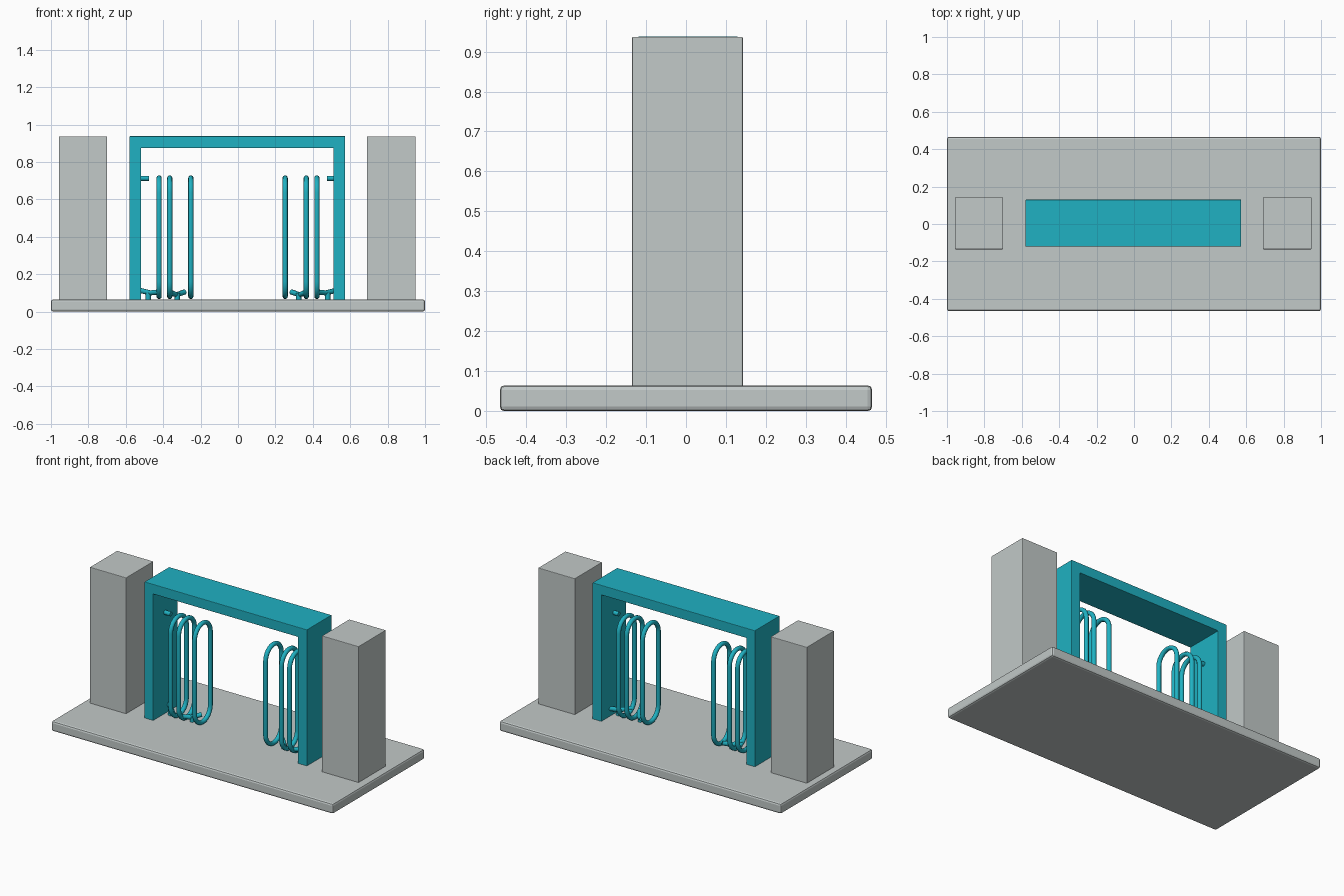
import bpy, bmesh, math

if "Cube" in bpy.data.objects:
    bpy.data.objects.remove(bpy.data.objects["Cube"])


def material(name, rgb):
    m = bpy.data.materials.new(name)
    m.diffuse_color = (*rgb, 1)
    m.use_nodes = True
    m.node_tree.nodes["Principled BSDF"].inputs["Base Color"].default_value = m.diffuse_color
    return m


GREY = material("pale grey", (0.54, 0.585, 0.58))
TEAL = material("teal", (0.014, 0.44, 0.54))


def finish(name, bm, mat, bevel=0.0):
    bmesh.ops.recalc_face_normals(bm, faces=bm.faces)
    me = bpy.data.meshes.new(name)
    bm.to_mesh(me)
    bm.free()
    me.materials.append(mat)
    ob = bpy.data.objects.new(name, me)
    bpy.context.collection.objects.link(ob)
    if bevel:
        mod = ob.modifiers.new("bevel", 'BEVEL')
        mod.width, mod.segments = bevel, 2
    return ob


def prism(name, profile, y0, y1, mat, bevel=0.0):
    """Extrude an x-z outline from y0 to y1."""
    bm = bmesh.new()
    face = bm.faces.new([bm.verts.new((x, y0, z)) for x, z in profile])
    ext = bmesh.ops.extrude_face_region(bm, geom=[face])
    verts = [g for g in ext["geom"] if isinstance(g, bmesh.types.BMVert)]
    bmesh.ops.translate(bm, verts=verts, vec=(0, y1 - y0, 0))
    return finish(name, bm, mat, bevel)


def box(name, x0, x1, y0, y1, z0, z1, mat, bevel=0.0):
    return prism(name, [(x0, z0), (x1, z0), (x1, z1), (x0, z1)], y0, y1, mat, bevel)


def tube(name, points, radius, closed=False):
    """Round wire along a list of points."""
    cu = bpy.data.curves.new(name, 'CURVE')
    cu.dimensions = '3D'
    cu.bevel_depth = radius
    cu.bevel_resolution = 3
    cu.use_fill_caps = True
    sp = cu.splines.new('POLY')
    sp.points.add(len(points) - 1)
    for p, co in zip(sp.points, points):
        p.co = (*co, 1)
    sp.use_cyclic_u = closed
    sp.use_smooth = True
    cu.materials.append(TEAL)
    ob = bpy.data.objects.new(name, cu)
    bpy.context.collection.objects.link(ob)


def stadium(x, r, z0, z1, n=12):
    """Upright rounded loop in the y-z plane."""
    pts = []
    for zc, start in ((z1 - r, 0), (z0 + r, math.pi)):
        for i in range(n + 1):
            a = start + math.pi * i / n
            pts.append((x, r * math.cos(a), zc + r * math.sin(a)))
    return pts


# base slab and the two end pillars
box("base", -1, 1, -0.466, 0.466, 0, 0.065, GREY, 0.012)
box("left_pillar", -0.957, -0.70, -0.135, 0.142, 0.05, 0.937, GREY, 0.003)
box("right_pillar", 0.69, 0.95, -0.135, 0.142, 0.05, 0.937, GREY, 0.003)

# portal frame
prism("frame", [(-0.58, 0.055), (-0.58, 0.938), (0.573, 0.938), (0.573, 0.055),
                (0.51, 0.055), (0.51, 0.875), (-0.518, 0.875), (-0.518, 0.055)],
      -0.12, 0.13, TEAL, 0.003)

# wire loops and their links on each side
R = 0.014
for side, s in (("left", -1), ("right", 1)):
    for i, x in enumerate((0.252, 0.365, 0.422)):
        tube(f"{side}_loop_{i + 1}", stadium(s * x, 0.08, 0.081, 0.715), R, True)
    tube(f"{side}_top_link", [(s * 0.475, 0, 0.713), (s * 0.53, 0, 0.713)], R)
    tube(f"{side}_outer_link", [(s * 0.422, -0.05, 0.105), (s * 0.47, 0, 0.10),
                                (s * 0.53, 0.05, 0.115)], R)
    tube(f"{side}_inner_link", [(s * 0.365, -0.05, 0.105), (s * 0.33, 0, 0.09),
                                (s * 0.285, 0.04, 0.105)], R)
    for x in (0.325, 0.48):
        tube(f"{side}_foot", [(s * x, 0, 0.06), (s * x, 0, 0.1)], R)
